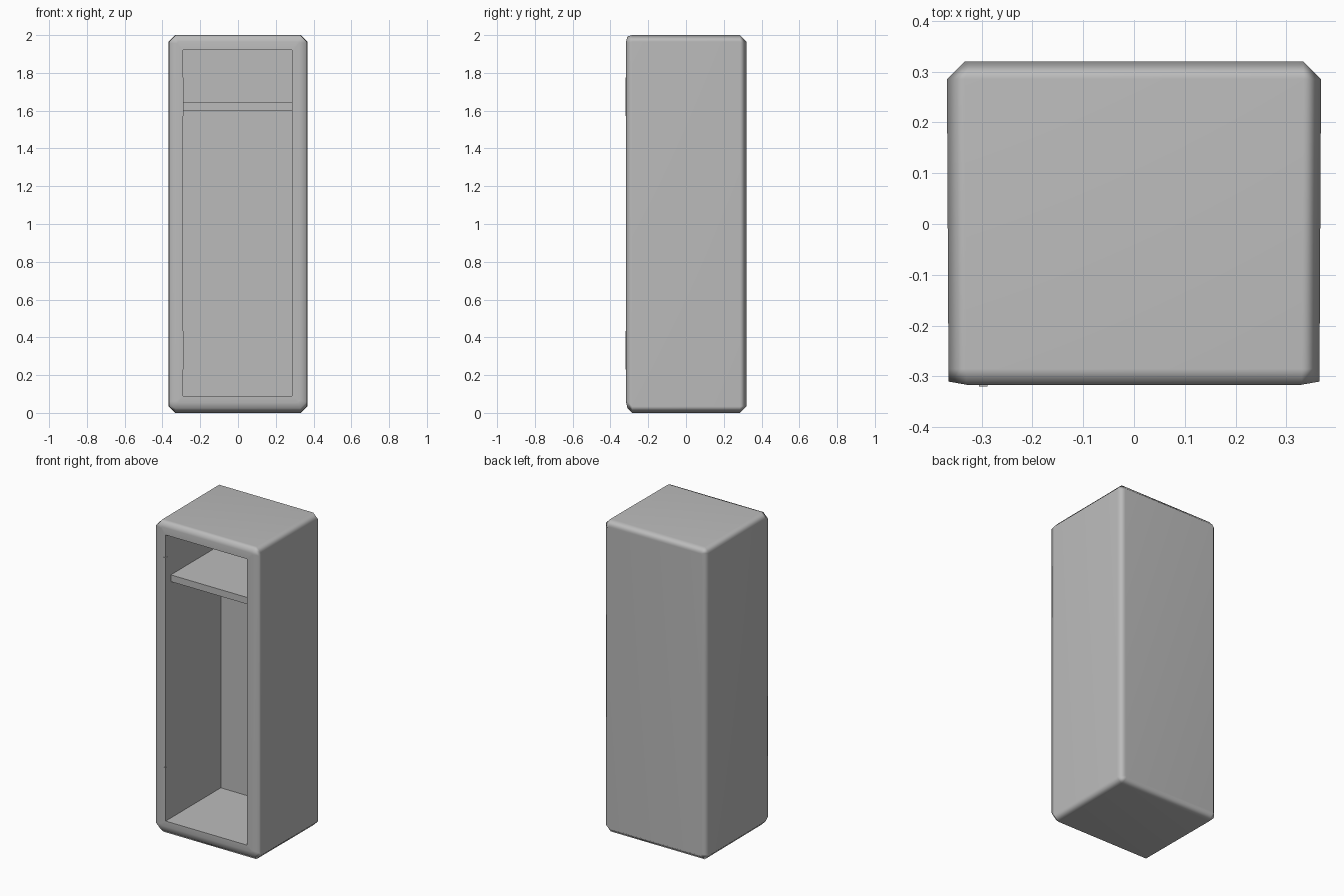
import bpy, bmesh, math
from mathutils import Vector

cube = bpy.data.objects.get("Cube")
if cube:
    bpy.data.objects.remove(cube, do_unlink=True)

grey = bpy.data.materials.new("grey_metal")
grey.use_nodes = True
COLOUR = (0.5, 0.5, 0.5, 1)
grey.diffuse_color = COLOUR
grey.node_tree.nodes["Principled BSDF"].inputs["Base Color"].default_value = COLOUR


def add_object(name, bm):
    mesh = bpy.data.meshes.new(name)
    bm.to_mesh(mesh)
    bm.free()
    mesh.materials.append(grey)
    obj = bpy.data.objects.new(name, mesh)
    bpy.context.collection.objects.link(obj)
    return obj


def box(name, low, high):
    low, high = Vector(low), Vector(high)
    bm = bmesh.new()
    bmesh.ops.create_cube(bm, size=1)
    bmesh.ops.scale(bm, vec=high - low, verts=bm.verts)
    bmesh.ops.translate(bm, vec=(low + high) / 2, verts=bm.verts)
    return add_object(name, bm)


def ring(bm, y, x0, x1, z0, z1, c):
    """Rectangle with clipped corners, standing at depth y."""
    points = [(x0 + c, z0), (x1 - c, z0), (x1, z0 + c), (x1, z1 - c),
              (x1 - c, z1), (x0 + c, z1), (x0, z1 - c), (x0, z0 + c)]
    return [bm.verts.new((x, y, z)) for x, z in points]


# Cabinet shell: rings from the outer back, round the front frame, to the inner back
INNER = (-0.29, 0.285, 0.09, 1.92, 0)
sections = [
    (0.32, -0.333, 0.333, 0.035, 1.965, 0.01),
    (0.285, -0.368, 0.368, 0, 2, 0.035),
    (-0.285, -0.365, 0.365, 0, 2, 0.035),
    (-0.31, -0.365, 0.365, 0.025, 1.993, 0.035),
    (-0.317, -0.325, 0.325, 0.055, 1.965, 0.01),
    (-0.317, *INNER),
    (0.24, *INNER),
]
bm = bmesh.new()
rings = [ring(bm, *s) for s in sections]
for a, b in zip(rings, rings[1:]):
    for i in range(len(a)):
        j = (i + 1) % len(a)
        bm.faces.new((a[i], a[j], b[j], b[i]))
bm.faces.new(rings[0])
bm.faces.new(rings[-1])
bmesh.ops.remove_doubles(bm, verts=bm.verts, dist=0.0001)
bmesh.ops.recalc_face_normals(bm, faces=bm.faces)
cabinet = add_object("cabinet", bm)

bpy.ops.object.select_all(action="DESELECT")
cabinet.select_set(True)
bpy.context.view_layer.objects.active = cabinet
bpy.ops.object.shade_smooth_by_angle(angle=math.radians(85))
weighted = cabinet.modifiers.new("flat_panels", "WEIGHTED_NORMAL")
weighted.keep_sharp = True

# Shelf near the top, set back from the opening
box("shelf", (-0.29, -0.265, 1.602), (0.285, 0.24, 1.645))

# Hinge plates on the right edge of the opening
for name, z in (("lower_hinge", 0.23), ("upper_hinge", 1.572)):
    box(name, (-0.305, -0.32, z), (-0.288, -0.3, z + 0.203))
